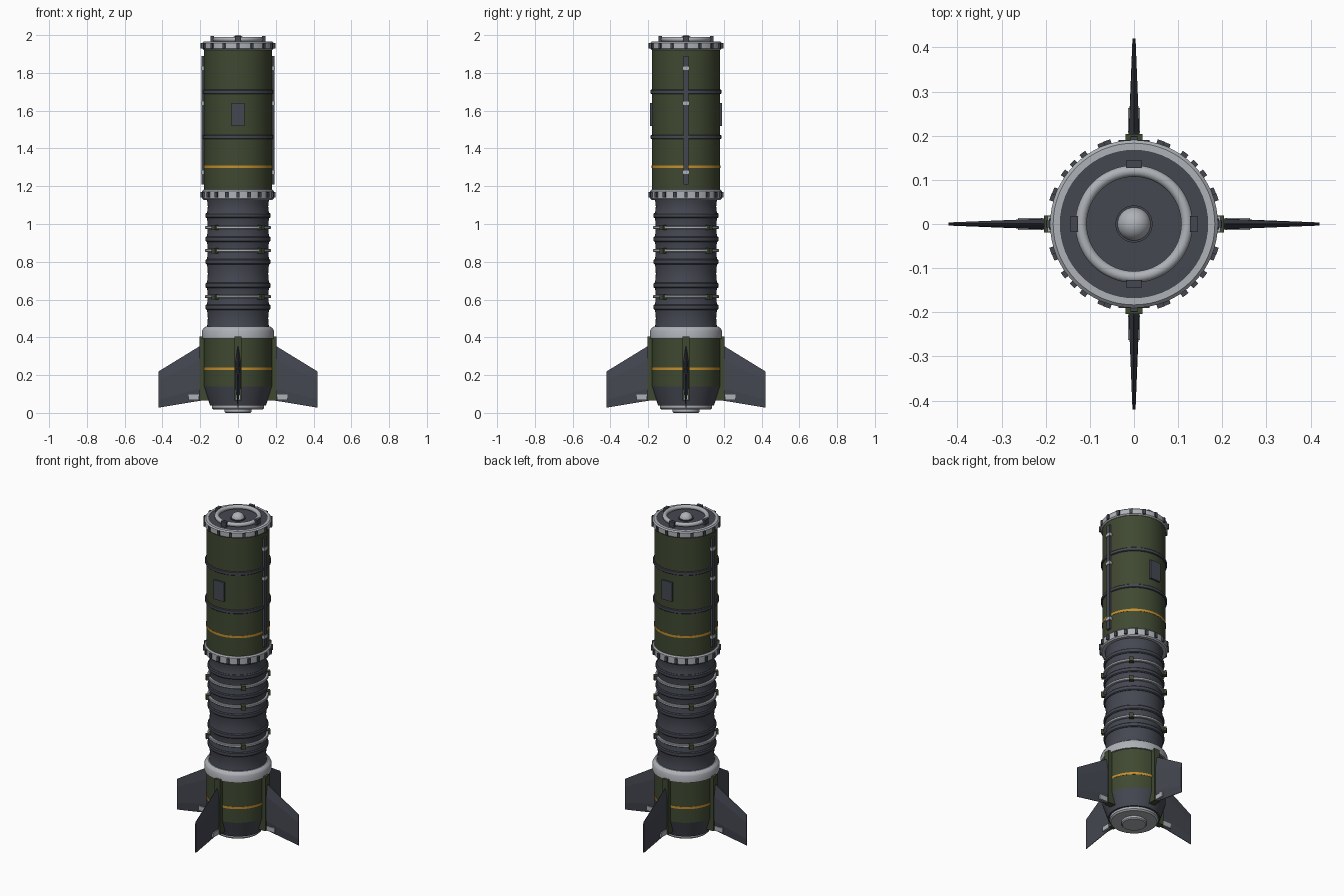
import bpy, bmesh, math
from mathutils import Matrix, Vector

cube = bpy.data.objects.get("Cube")
if cube:
    bpy.data.objects.remove(cube, do_unlink=True)


def material(name, r, g, b):
    m = bpy.data.materials.new(name)
    m.use_nodes = True
    m.diffuse_color = (r, g, b, 1)
    bsdf = m.node_tree.nodes["Principled BSDF"]
    bsdf.inputs["Base Color"].default_value = (r, g, b, 1)
    bsdf.inputs["Roughness"].default_value = 0.6
    return m


OLIVE = material("olive paint", 0.050, 0.066, 0.031)
DARK = material("dark steel", 0.058, 0.064, 0.082)
LIGHT = material("light metal", 0.42, 0.44, 0.47)
ORANGE = material("orange marking", 0.55, 0.27, 0.025)

QUARTERS = [i * math.pi / 2 for i in range(4)]
DIAGONALS = [a + math.pi / 4 for a in QUARTERS]


def finish(bm, name, mat):
    """Turn a bmesh into a named object with sharp edges kept."""
    bmesh.ops.recalc_face_normals(bm, faces=bm.faces)
    me = bpy.data.meshes.new(name)
    bm.to_mesh(me)
    bm.free()
    me.materials.append(mat)
    for p in me.polygons:
        p.use_smooth = True
    me.set_sharp_from_angle(angle=math.radians(32))
    ob = bpy.data.objects.new(name, me)
    bpy.context.scene.collection.objects.link(ob)
    return ob


def lathe(name, profile, mat, closed=False, steps=64):
    """Spin an (r, z) profile about the vertical axis."""
    bm = bmesh.new()
    vs = [bm.verts.new((r, 0, z)) for r, z in profile]
    pairs = list(zip(vs, vs[1:]))
    if closed:
        pairs.append((vs[-1], vs[0]))
    edges = [bm.edges.new(p) for p in pairs]
    bmesh.ops.spin(bm, geom=vs + edges, cent=(0, 0, 0), axis=(0, 0, 1),
                   angle=math.tau, steps=steps, use_duplicate=False)
    bmesh.ops.remove_doubles(bm, verts=bm.verts, dist=1e-5)
    return finish(bm, name, mat)


def band(name, r0, r1, z0, z1, mat, c=0.0):
    """Ring with chamfered outer corners."""
    outer = [(r1, z0), (r1, z1)]
    if c:
        outer = [(r1 - c, z0), (r1, z0 + c), (r1, z1 - c), (r1 - c, z1)]
    return lathe(name, [(r0, z0)] + outer + [(r0, z1)], mat, closed=True)


def add_box(bm, r0, r1, width, z0, z1, angle):
    """Box reaching from radius r0 to r1 along the given direction."""
    mat = (Matrix.Rotation(angle, 4, 'Z')
           @ Matrix.Translation(((r0 + r1) / 2, 0, (z0 + z1) / 2))
           @ Matrix.Diagonal((r1 - r0, width, z1 - z0, 1)))
    bmesh.ops.create_cube(bm, size=1, matrix=mat)


def radial_boxes(name, r0, r1, width, spans, angles, mat):
    bm = bmesh.new()
    for z0, z1 in spans:
        for a in angles:
            add_box(bm, r0, r1, width, z0, z1, a)
    return finish(bm, name, mat)


def ring_angles(n):
    return [i * math.tau / n for i in range(n)]


# Upper canister
lathe("canister_body", [(0, 1.17), (0.18, 1.17), (0.18, 1.93), (0, 1.93)], OLIVE)
for i, z in enumerate((1.46, 1.70)):
    band(f"canister_band_{i + 1}", 0.175, 0.187, z - 0.011, z + 0.011, DARK, 0.003)
for name, z in (("upper_stripe", 1.303), ("lower_stripe", 0.233)):
    band(name, 0.178, 0.1815, z - 0.007, z + 0.007, ORANGE)

# Top cap: rim, deck, raised ring, lugs and centre dome
band("top_rim", 0.168, 0.19, 1.922, 1.965, LIGHT, 0.007)
lathe("top_deck", [(0, 1.925), (0.17, 1.925), (0.17, 1.962), (0, 1.962)], DARK)
ring = [(0.12 + 0.013 * math.cos(a), 1.978 + 0.013 * math.sin(a)) for a in ring_angles(14)]
lathe("seal_ring", ring, LIGHT, closed=True)
radial_boxes("deck_lugs", 0.127, 0.145, 0.034, [(1.96, 1.995)], QUARTERS, DARK)
dome = [(0.038 * math.cos(t * math.pi / 16), 1.962 + 0.038 * math.sin(t * math.pi / 16))
        for t in range(9)]
lathe("centre_dome", dome, LIGHT, steps=32)
band("dome_seat", 0.03, 0.042, 1.96, 1.968, DARK)
radial_boxes("top_bolts", 0.18, 0.198, 0.016, [(1.928, 1.958)], ring_angles(16), DARK)

# Access hatches on front and back
radial_boxes("access_hatches", 0.165, 0.19, 0.07, [(1.52, 1.64)],
             [math.pi / 2, -math.pi / 2], DARK)

# Cable conduits on both sides with their clamps
SIDES = [0, math.pi]
radial_boxes("conduits", 0.175, 0.192, 0.026, [(1.21, 1.89)], SIDES, DARK)
radial_boxes("conduit_clamps", 0.175, 0.196, 0.036,
             [(z - 0.009, z + 0.009) for z in (1.275, 1.64, 1.825)], SIDES, LIGHT)

# Joint between canister and motor
band("joint_ring", 0.12, 0.19, 1.128, 1.182, LIGHT, 0.007)
radial_boxes("joint_bolts", 0.18, 0.199, 0.016, [(1.14, 1.17)], ring_angles(20), DARK)

# Ribbed motor casing, waisted slightly between its ribs
RIBS = (0.56, 0.675, 0.80, 0.92, 1.045)
stations = (0.44,) + RIBS + (1.14,)
casing = [(0, 0.44)]
for lo, hi in zip(stations, stations[1:]):
    for k in range(8):
        t = k / 8
        casing.append((0.167 - 0.007 * math.sin(math.pi * t), lo + (hi - lo) * t))
casing += [(0.167, 1.14), (0, 1.14)]
lathe("motor_casing", casing, DARK)
for i, z in enumerate(RIBS):
    band(f"casing_rib_{i + 1}", 0.155, 0.172, z - 0.014, z + 0.014, DARK, 0.005)
HOOPS = (0.615, 0.86, 0.982)
for i, z in enumerate(HOOPS):
    band(f"casing_hoop_{i + 1}", 0.15, 0.174, z - 0.008, z + 0.008, LIGHT, 0.003)
radial_boxes("hoop_clips", 0.155, 0.186, 0.026,
             [(z - 0.015, z + 0.013) for z in HOOPS], DIAGONALS, OLIVE)

# Tail section
lathe("tail_collar", [(0, 0.395), (0.19, 0.395), (0.19, 0.435), (0.184, 0.447),
                      (0.17, 0.457), (0, 0.457)], LIGHT)
lathe("tail_body", [(0, 0.14), (0.18, 0.14), (0.18, 0.40), (0, 0.40)], OLIVE)
lathe("tail_cone", [(0, 0.04), (0.148, 0.04), (0.18, 0.14), (0, 0.14)], DARK)
lathe("base_plate", [(0, 0.018), (0.13, 0.018), (0.138, 0.026), (0.138, 0.044),
                     (0, 0.044)], LIGHT)
lathe("base_plug", [(0, 0), (0.066, 0), (0.072, 0.006), (0.072, 0.02), (0, 0.02)], LIGHT)

# Fin roots and actuator pads
radial_boxes("fin_roots", 0.14, 0.204, 0.038, [(0.065, 0.405)], QUARTERS, OLIVE)
radial_boxes("fin_pads", 0.207, 0.263, 0.027, [(0.068, 0.097)], QUARTERS, LIGHT)


def fin_section(x, z0, z1, half):
    """Six-sided blade section, thin at the leading and trailing edges."""
    h = z1 - z0
    right = [(0.0015, z0), (half, z0 + 0.22 * h), (half, z0 + 0.75 * h), (0.0015, z1)]
    left = [(-y, z) for y, z in reversed(right)]
    return [Vector((x, y, z)) for y, z in right + left]


# Four swept tail fins
bm = bmesh.new()
for a in QUARTERS:
    turn = Matrix.Rotation(a, 3, 'Z')
    root = [bm.verts.new(turn @ v) for v in fin_section(0.195, 0.065, 0.358, 0.0125)]
    tip = [bm.verts.new(turn @ v) for v in fin_section(0.42, 0.028, 0.22, 0.0035)]
    n = len(root)
    for i in range(n):
        j = (i + 1) % n
        bm.faces.new((root[i], root[j], tip[j], tip[i]))
    bm.faces.new(root)
    bm.faces.new(tip)
fins = finish(bm, "tail_fins", DARK)
for p in fins.data.polygons:
    p.use_smooth = False
